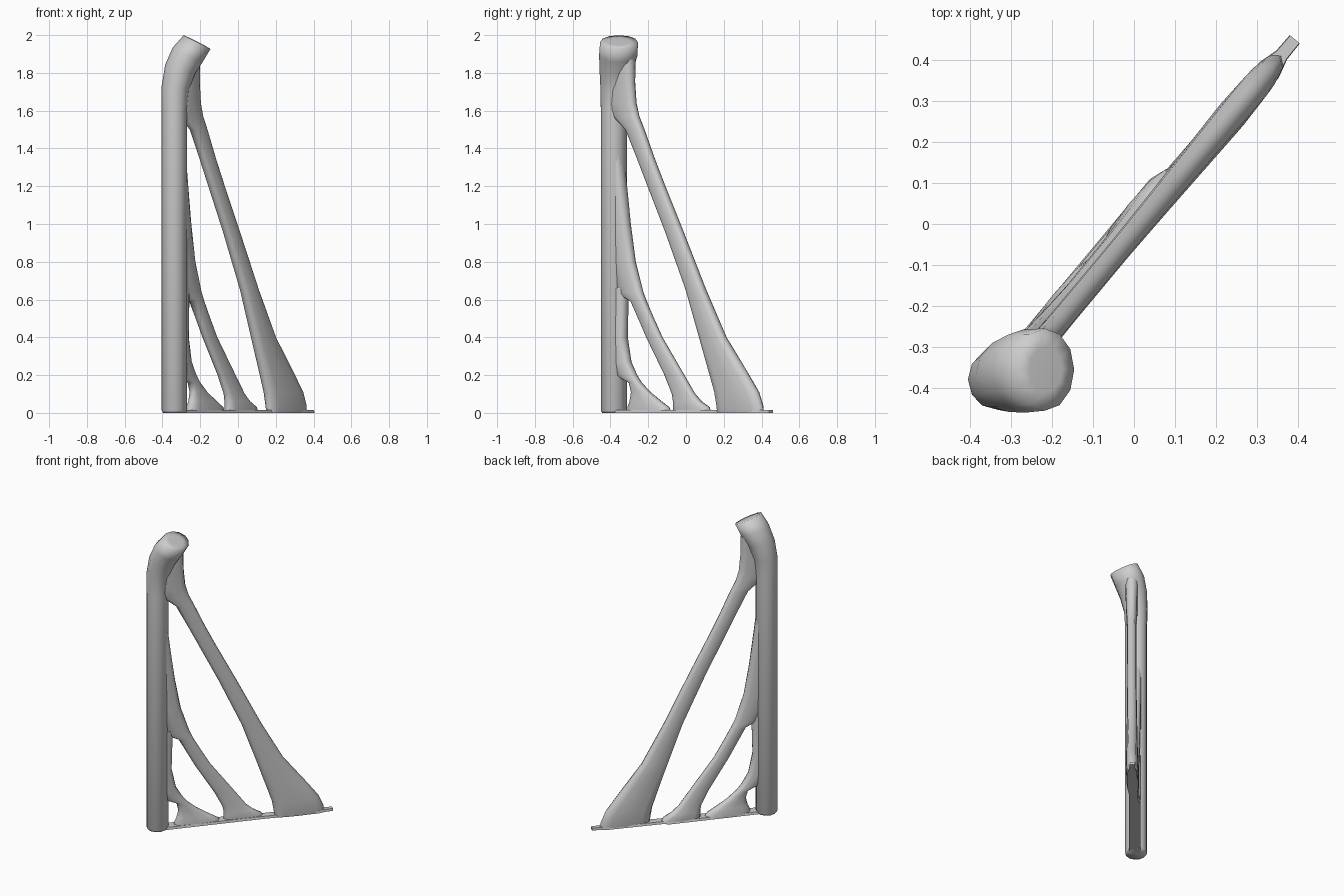
import bpy, bmesh, math
from mathutils import Vector, Matrix

cube = bpy.data.objects.get("Cube")
if cube:
    bpy.data.objects.remove(cube, do_unlink=True)

COLOUR = (0.61, 0.61, 0.61, 1)
grey = bpy.data.materials.new("light_grey")
grey.use_nodes = True
grey.diffuse_color = COLOUR
grey.node_tree.nodes["Principled BSDF"].inputs["Base Color"].default_value = COLOUR

# All braces lie in one upright plane that runs diagonally under the post
NORMAL = Vector((-0.77, 0.64, 0))


def on_plane(x, z, side=0):
    return Vector((x, 1.2 * x - 0.02, z)) + NORMAL * side


def loft(name, rings, sharp=50):
    bm = bmesh.new()
    loops = [[bm.verts.new(p) for p in ring] for ring in rings]
    n = len(loops[0])
    for a, b in zip(loops, loops[1:]):
        for i in range(n):
            j = (i + 1) % n
            bm.faces.new((a[i], a[j], b[j], b[i]))
    bm.faces.new(loops[0])
    bm.faces.new(loops[-1])
    bmesh.ops.recalc_face_normals(bm, faces=bm.faces)
    mesh = bpy.data.meshes.new(name)
    bm.to_mesh(mesh)
    bm.free()
    obj = bpy.data.objects.new(name, mesh)
    bpy.context.collection.objects.link(obj)
    mesh.materials.append(grey)
    bpy.ops.object.select_all(action='DESELECT')
    obj.select_set(True)
    bpy.context.view_layer.objects.active = obj
    bpy.ops.object.shade_smooth_by_angle(angle=math.radians(sharp))


def circle(n):
    return [(math.cos(k * math.tau / n), math.sin(k * math.tau / n)) for k in range(n)]


def squared(v):
    return math.copysign(abs(v) ** 0.68, v)


# Braces: each level gives height, inner edge, outer edge, half thickness
def brace(name, levels, side):
    rings = []
    for z, inner, outer, half in levels:
        mid, reach = (inner + outer) / 2, (outer - inner) / 2
        rings.append([on_plane(mid + reach * squared(c), z, side + half * squared(s))
                      for c, s in circle(12)])
    loft(name, rings, 80)


brace("main_brace", [
    (0.0, .155, .36, .03), (.04, .153, .355, .036), (.11, .145, .336, .038),
    (.2, .125, .292, .037), (.4, .08, .19, .034), (.65, .022, .1, .031),
    (.96, -.07, .0, .028), (1.2, -.147, -.08, .028), (1.35, -.195, -.128, .028),
    (1.5, -.245, -.172, .029), (1.57, -.3, -.194, .031), (1.64, -.33, -.207, .034),
    (1.75, -.33, -.214, .036), (1.87, -.33, -.215, .042)], 0)

brace("middle_brace", [
    (0.0, -.047, .115, .03), (.03, -.047, .107, .034), (.06, -.047, .072, .031),
    (.1, -.052, .043, .027), (.2, -.085, -.005, .024), (.4, -.165, -.102, .023),
    (.5, -.2, -.14, .025), (.59, -.232, -.173, .028), (.64, -.3, -.187, .031),
    (.8, -.33, -.222, .035), (1.0, -.33, -.246, .038), (1.2, -.33, -.264, .04),
    (1.45, -.33, -.285, .04)], .02)

brace("lower_brace", [
    (0.0, -.25, -.06, .034), (.03, -.25, -.07, .034), (.06, -.24, -.103, .03),
    (.11, -.232, -.155, .026), (.16, -.24, -.195, .027), (.2, -.3, -.215, .03),
    (.27, -.33, -.242, .035), (.4, -.33, -.26, .038), (.66, -.33, -.255, .036)], .02)

# Post with a flared head that leans sideways: x, y, z, radii, lean
rings = []
for x, y, z, rx, ry, lean in [
        (-.337, -.382, 0, .06, .062, 0), (-.337, -.382, .012, .067, .069, 0),
        (-.337, -.382, 1.6, .067, .069, 0), (-.332, -.378, 1.72, .073, .075, 4),
        (-.306, -.368, 1.82, .083, .09, 16), (-.267, -.358, 1.895, .088, .102, 26),
        (-.217, -.355, 1.963, .08, .1, 27), (-.215, -.355, 1.965, .045, .055, 27)]:
    turn = Matrix.Rotation(math.radians(lean), 3, 'Y')
    rings.append([Vector((x, y, z)) + turn @ Vector((rx * c, ry * s, 0))
                  for c, s in circle(12)])
loft("post", rings, 100)

# Thin base strip joining all feet, narrowing to a tab at the far end
rings = []
for x, half, side in [(-.3, .035, .018), (.08, .035, .018), (.11, .027, .01),
                      (.33, .03, 0), (.36, .017, 0), (.392, .016, 0)]:
    rings.append([on_plane(x, z, side + s * half)
                  for z, s in [(0, -1), (0, 1), (.016, .9), (.016, -.9)]])
loft("base_strip", rings)
